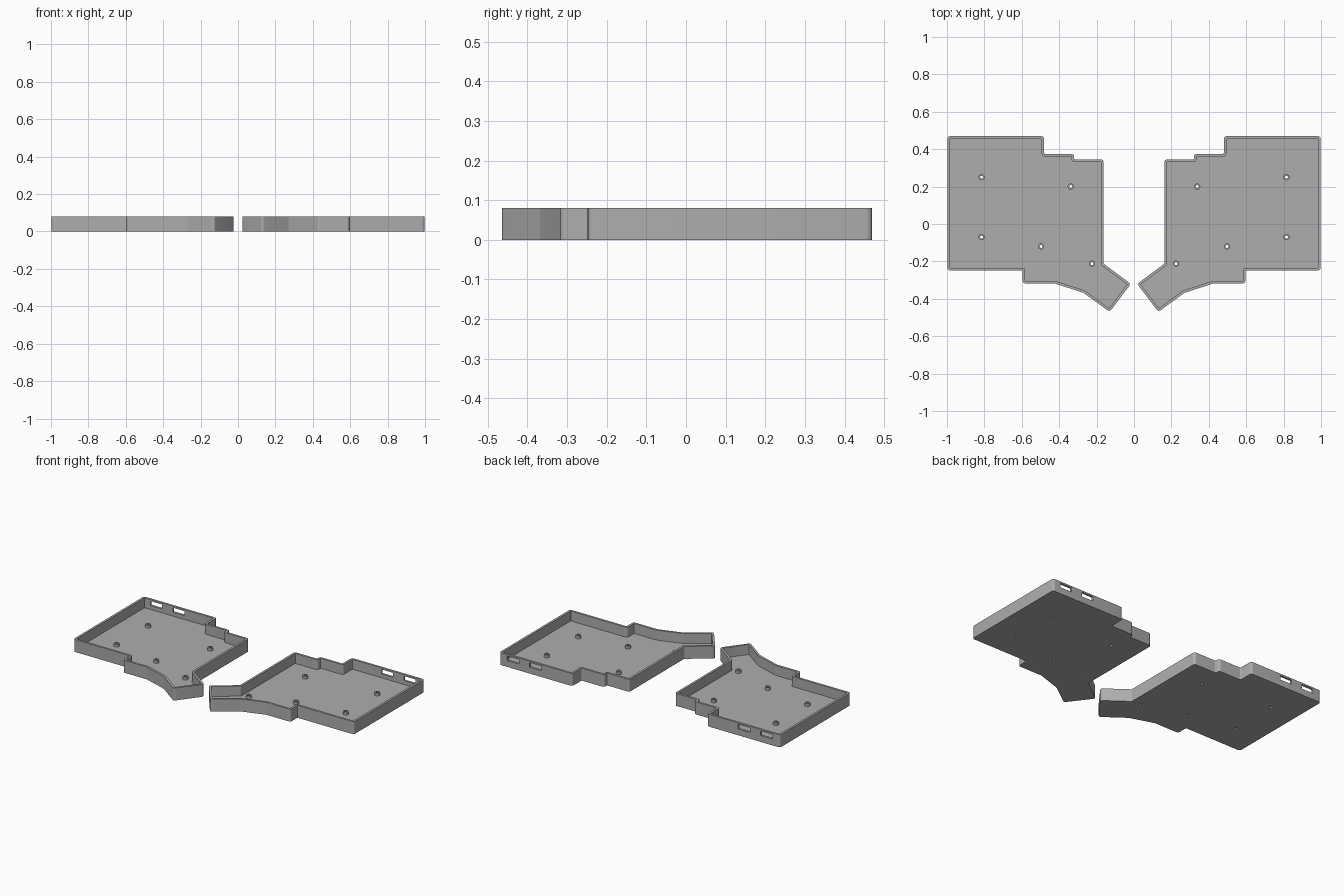
import bpy, bmesh, math
from mathutils import Vector

cube = bpy.data.objects.get("Cube")
if cube:
    bpy.data.objects.remove(cube)

HEIGHT, FLOOR, WALL = 0.08, 0.016, 0.014
BOSS_TOP, BOSS_R, HOLE_R = 0.034, 0.0165, 0.008

# Outline of one tray, counter-clockwise
OUTLINE = [(0.48, 0.47), (0.48, 0.375), (0.32, 0.375), (0.32, 0.345),
           (0.162, 0.345), (0.162, -0.213), (0.017, -0.32), (0.13, -0.47),
           (0.27, -0.368), (0.425, -0.318), (0.596, -0.318), (0.596, -0.248),
           (0.998, -0.248), (0.998, 0.47)]
SCREWS = [(0.815, 0.25), (0.338, 0.2), (0.815, -0.07), (0.497, -0.12), (0.225, -0.212)]
SLOTS = [(0.70, 0.783), (0.86, 0.943)]

grey = bpy.data.materials.new("printed grey")
grey.use_nodes = True
colour = (0.42, 0.42, 0.42, 1)
grey.diffuse_color = colour
grey.node_tree.nodes["Principled BSDF"].inputs["Base Color"].default_value = colour


def corners(points):
    """Each point with the unit directions to its neighbours."""
    n = len(points)
    for i, p in enumerate(points):
        a, b = points[i - 1], points[(i + 1) % n]
        yield p, (p - a).normalized(), (b - p).normalized()


def inset(points, d):
    """Move every side of a counter-clockwise outline inwards."""
    result = []
    for p, u, v in corners(points):
        m, n = Vector((-u.y, u.x)), Vector((-v.y, v.x))
        result.append(p + (m + n) * d / (1 + m.dot(n)))
    return result


def rounded(points, convex_r, concave_r, steps=4):
    result = []
    for p, u, v in corners(points):
        turn = u.x * v.y - u.y * v.x
        r = convex_r if turn > 0 else concave_r
        t = r * math.tan(u.angle(v) / 2)
        a, b = p - u * t, p + v * t
        for k in range(steps + 1):
            f = k / steps
            result.append(a * (1 - f) ** 2 + p * 2 * f * (1 - f) + b * f * f)
    return result


def finish(bm, name):
    bmesh.ops.recalc_face_normals(bm, faces=bm.faces)
    mesh = bpy.data.meshes.new(name)
    bm.to_mesh(mesh)
    bm.free()
    mesh.materials.append(grey)
    obj = bpy.data.objects.new(name, mesh)
    bpy.context.collection.objects.link(obj)
    return obj


def activate(obj):
    bpy.ops.object.select_all(action='DESELECT')
    obj.select_set(True)
    bpy.context.view_layer.objects.active = obj


def skin(bm, rings, closed=False):
    """Join matching rings of vertices with quads."""
    pairs = list(zip(rings, rings[1:] + rings[:1])) if closed else list(zip(rings, rings[1:]))
    for a, b in pairs:
        for i in range(len(a)):
            j = (i + 1) % len(a)
            bm.faces.new((a[i], a[j], b[j], b[i]))


def ring(bm, points, z):
    return [bm.verts.new((p.x, p.y, z)) for p in points]


def circle(x, y, r, n=24):
    return [Vector((x + r * math.cos(2 * math.pi * k / n),
                    y + r * math.sin(2 * math.pi * k / n))) for k in range(n)]


def prism(bm, points, z0, z1):
    low, high = ring(bm, points, z0), ring(bm, points, z1)
    skin(bm, [low, high])
    bm.faces.new(low)
    bm.faces.new(high)


def build_tray(side, s):
    # Open tray with floor and rim
    base = [Vector(p) for p in OUTLINE]
    outer = rounded(base, 0.017, 0.006)
    inner = rounded(inset(base, WALL), 0.004, 0.018)
    for p in outer + inner:
        p.x *= s
    bm = bmesh.new()
    rings = [ring(bm, outer, 0), ring(bm, outer, HEIGHT),
             ring(bm, inner, HEIGHT), ring(bm, inner, FLOOR)]
    skin(bm, rings)
    bm.faces.new(rings[0])
    bm.faces.new(rings[-1])
    tray = finish(bm, side + "_tray")

    # Cut the port slots and screw holes
    bm = bmesh.new()
    for x0, x1 in SLOTS:
        box = [Vector((x * s, y)) for x, y in ((x0, 0.43), (x1, 0.43), (x1, 0.5), (x0, 0.5))]
        prism(bm, box, 0.041, 0.07)
    for x, y in SCREWS:
        prism(bm, circle(x * s, y, HOLE_R), -0.02, 0.05)
    cutter = finish(bm, side + "_cutter")
    cutter.hide_render = True
    cut = tray.modifiers.new("openings", 'BOOLEAN')
    cut.operation, cut.solver, cut.object = 'DIFFERENCE', 'EXACT', cutter
    activate(tray)
    bpy.ops.object.modifier_apply(modifier=cut.name)
    bpy.data.objects.remove(cutter)
    bpy.ops.object.shade_smooth_by_angle(angle=math.radians(30))

    # Hollow screw bosses on the floor
    bm = bmesh.new()
    for x, y in SCREWS:
        wide, narrow = circle(x * s, y, BOSS_R), circle(x * s, y, HOLE_R)
        skin(bm, [ring(bm, wide, FLOOR), ring(bm, wide, BOSS_TOP),
                  ring(bm, narrow, BOSS_TOP), ring(bm, narrow, FLOOR)], closed=True)
    activate(finish(bm, side + "_screw_bosses"))
    bpy.ops.object.shade_smooth_by_angle(angle=math.radians(30))


build_tray("left", 1)
build_tray("right", -1)
